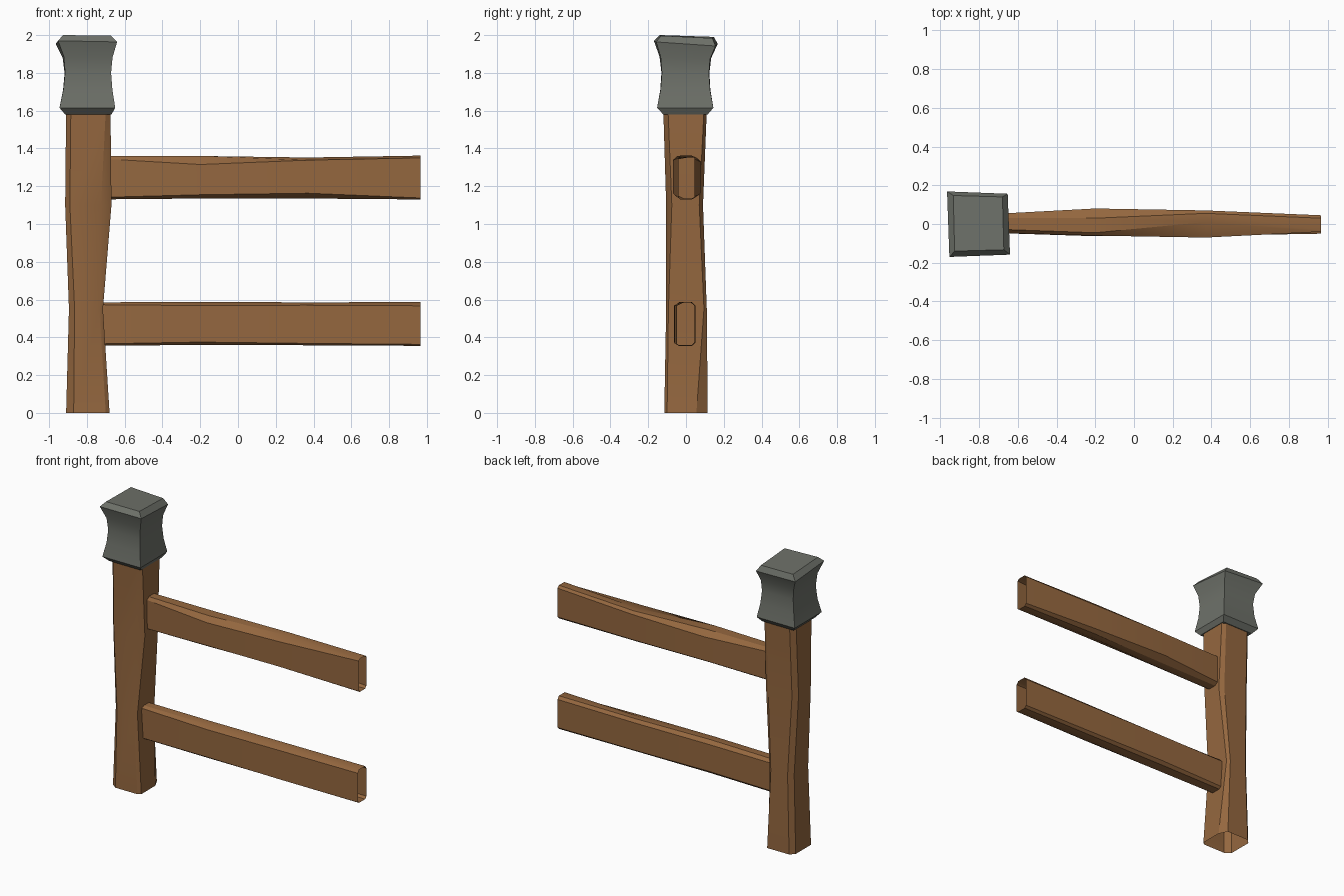
import bpy, bmesh, math


def material(name, rgb):
    m = bpy.data.materials.new(name)
    m.diffuse_color = (*rgb, 1)
    return m


WOOD = material("brown wood", (0.30, 0.137, 0.05))
STONE = material("grey stone", (0.155, 0.165, 0.142))


def chamfered(a0, a1, b0, b1, c):
    """Eight-point section; c = (da, db) at corners (a0,b0) (a1,b0) (a1,b1) (a0,b1)."""
    (p, q), (r, s), (t, u), (v, w) = c
    return [(a0, b0 + q), (a0 + p, b0), (a1 - r, b0), (a1, b0 + s),
            (a1, b1 - u), (a1 - t, b1), (a0 + v, b1), (a0, b1 - w)]


def loft(name, rings, mat, start=False, end=False, angle=30):
    """Skin a list of counter-clockwise rings of 3D points."""
    bm = bmesh.new()
    loops = [[bm.verts.new(p) for p in ring] for ring in rings]
    n = len(loops[0])
    for lo, hi in zip(loops, loops[1:]):
        for i in range(n):
            j = (i + 1) % n
            bm.faces.new((lo[i], lo[j], hi[j], hi[i]))
    if start:
        bm.faces.new(loops[0][::-1])
    if end:
        bm.faces.new(loops[-1])
    me = bpy.data.meshes.new(name)
    bm.to_mesh(me)
    bm.free()
    me.materials.append(mat)
    me.shade_smooth()
    me.set_sharp_from_angle(angle=math.radians(angle))
    ob = bpy.data.objects.new(name, me)
    bpy.context.collection.objects.link(ob)
    return ob


# Post: roughly hewn, open underneath
post = [
    (0.00, -.91, -.68, -.115, .115, ((.04, .03), (.02, .015), (.03, .06), (.03, .03))),
    (0.55, -.895, -.715, -.105, .11, ((.03, .03), (.02, .012), (.02, .015), (.03, .03))),
    (1.10, -.915, -.67, -.105, .09, ((.025, .03), (.055, .03), (.03, .02), (.03, .03))),
    (1.60, -.91, -.675, -.12, .11, ((.025, .03), (.025, .025), (.025, .015), (.03, .03))),
]
loft("post", [[(x, y, z) for x, y in chamfered(*s)] for z, *s in post], WOOD)

# Rails: sections in y and z, open at the far end
upper = [
    (-.76, -.045, .05, 1.13, 1.36, ((.02, .01), (.02, .015), (.02, .015), (.02, .012))),
    (-.20, -.06, .08, 1.135, 1.36, ((.03, .02), (.05, .03), (.05, .03), (.015, .045))),
    (.37, -.07, .07, 1.135, 1.352, ((.06, .028), (.03, .02), (.015, .02), (.08, .014))),
    (.965, -.04, .045, 1.13, 1.362, ((.01, .008), (.015, .015), (.015, .015), (.01, .012))),
]
lower = [
    (-.76, -.045, .05, .355, .585, ((.015, .01), (.015, .015), (.02, .02), (.02, .012))),
    (-.20, -.063, .05, .36, .588, ((.02, .015), (.02, .02), (.03, .02), (.03, .02))),
    (.37, -.06, .05, .358, .585, ((.02, .01), (.02, .015), (.02, .02), (.05, .015))),
    (.965, -.05, .045, .355, .587, ((.012, .008), (.015, .015), (.015, .02), (.015, .02))),
]
for name, sections in (("upper_rail", upper), ("lower_rail", lower)):
    loft(name, [[(x, y, z) for y, z in chamfered(*s)] for x, *s in sections], WOOD)

# Stone cap: flared block with a waist and a slightly tilted top
cap = [
    (1.58, -.915, -.67, -.12, .115, 0),
    (1.615, -.945, -.65, -.153, .145, 0),
    (1.71, -.926, -.665, -.136, .129, .1),
    (1.80, -.918, -.672, -.13, .124, .2),
    (1.88, -.928, -.664, -.14, .133, .5),
    (1.958, -.965, -.64, -.17, .168, 1),
    (1.993, -.933, -.672, -.14, .147, .6),
]
rings = []
for z, x0, x1, y0, y1, t in cap:
    k = .012 * t
    rings.append([(x0 + k, y0, z + k), (x1, y0 + k, z + k / 2),
                  (x1 - k, y1 - k, z - 1.3 * k), (x0, y1, z - k / 3)])
loft("post_cap", rings, STONE, start=True, end=True)
